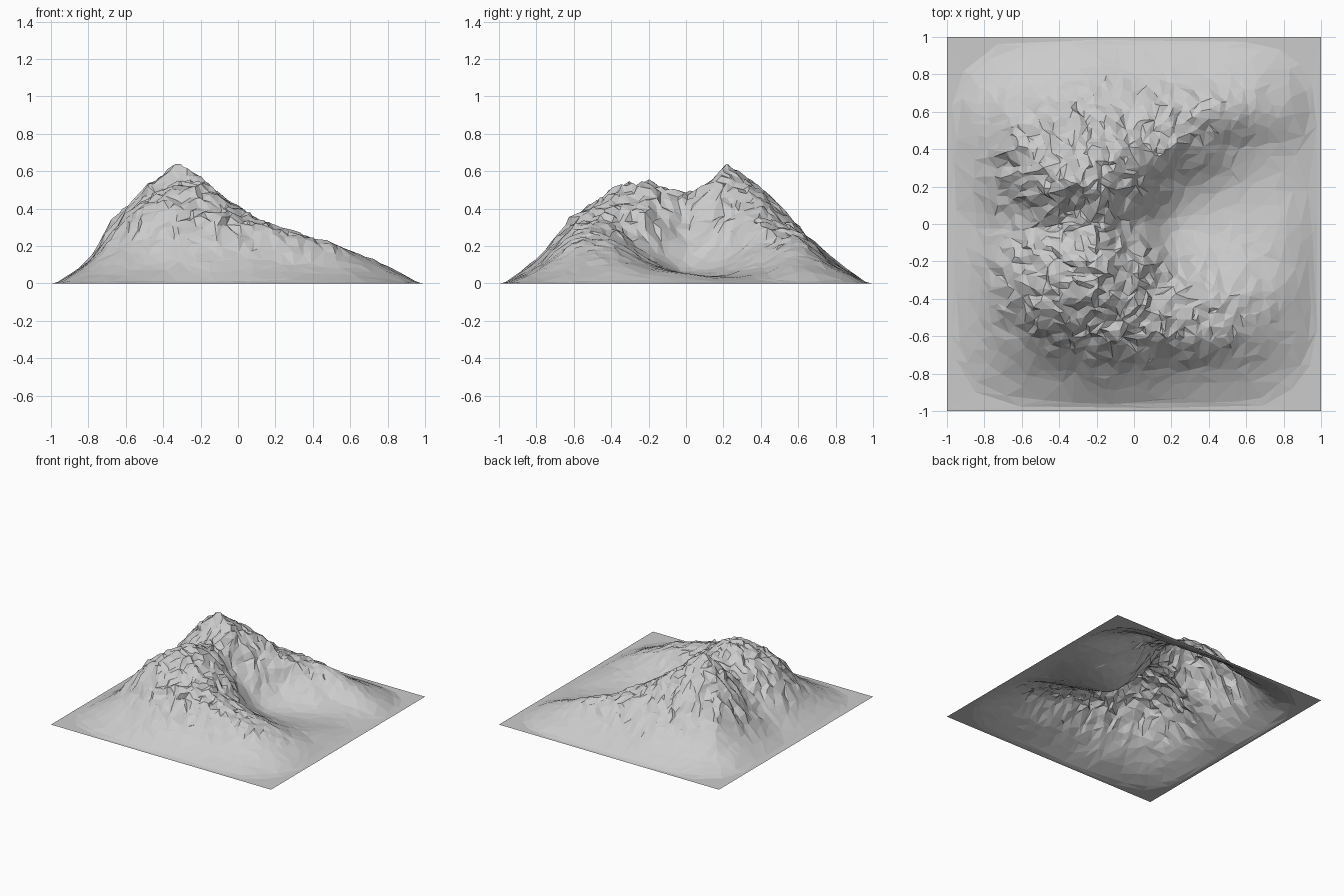
import bpy, bmesh, math
from mathutils import Vector, noise

if "Cube" in bpy.data.objects:
    bpy.data.objects.remove(bpy.data.objects["Cube"])

# Cross-sections of the mountain: one row per x station (-0.8 .. 0.8),
# heights at y = -0.8 .. 0.8 in steps of 0.2; the outer border is flat
SECTIONS = [
    (.03, .08, .11, .11, .09, .12, .13, .09, .03),
    (.07, .20, .33, .35, .27, .36, .40, .22, .07),
    (.10, .30, .47, .50, .42, .58, .50, .27, .10),
    (.13, .34, .49, .53, .48, .56, .47, .29, .12),
    (.12, .32, .40, .38, .26, .37, .40, .28, .11),
    (.10, .28, .29, .18, .08, .14, .28, .26, .10),
    (.08, .23, .23, .12, .05, .06, .16, .23, .09),
    (.06, .16, .17, .10, .05, .04, .08, .16, .08),
    (.02, .07, .09, .07, .05, .03, .04, .08, .04),
]
N = 120


def section(i, j):
    return SECTIONS[i - 1][j - 1] if 1 <= i <= 9 and 1 <= j <= 9 else 0.0


def cubic(p, t):
    a, b, c, d = p
    return b + 0.5 * t * (c - a + t * (2*a - 5*b + 4*c - d + t * (3*(b - c) + d - a)))


def base_height(x, y):
    u, v = (x + 1) * 5, (y + 1) * 5
    i, j = min(int(u), 9), min(int(v), 9)
    rows = [cubic([section(i + k, j + m) for m in (-1, 0, 1, 2)], v - j)
            for k in (-1, 0, 1, 2)]
    return max(0.0, cubic(rows, u - i))


def height(x, y):
    h = base_height(x, y)
    # rocky relief grows with altitude
    rough = min(1.0, h / 0.35) ** 1.2
    h += rough * 0.030 * noise.fractal(Vector((x * 7, y * 7, 3.1)), 0.8, 2.1, 4)
    h += rough * 0.018 * noise.noise(Vector((x * 24, y * 24, 8.0)))
    # summit
    h += 0.035 * math.exp(-((x + .33) ** 2 + (y - .22) ** 2) / 0.002)
    # rounded-square foot fading into the flat border
    edge = (abs(x) ** 5 + abs(y) ** 5) ** 0.2
    fade = max(0.0, min(1.0, (1.0 - edge) / 0.1))
    return max(0.0, h * fade * (2 - fade))


# Mountain: open terrain sheet
bm = bmesh.new()
bmesh.ops.create_grid(bm, x_segments=N, y_segments=N, size=1.0)
for v in bm.verts:
    x, y = v.co.x, v.co.y
    v.co.z = height(x, y)
    # sideways jitter on the crags makes sharp, irregular rocks
    k = 0.032 * max(0.0, min(1.0, (v.co.z - 0.10) / 0.2))
    n = noise.noise_vector(Vector((x * 15, y * 15, 1.7)))
    v.co.x += k * n.x
    v.co.y += k * n.y
bmesh.ops.triangulate(bm, faces=bm.faces)
mesh = bpy.data.meshes.new("mountain")
bm.to_mesh(mesh)
bm.free()
mountain = bpy.data.objects.new("mountain", mesh)
bpy.context.collection.objects.link(mountain)

# Reduce to irregular low-poly facets
dec = mountain.modifiers.new("facets", 'DECIMATE')
dec.ratio = 0.1
